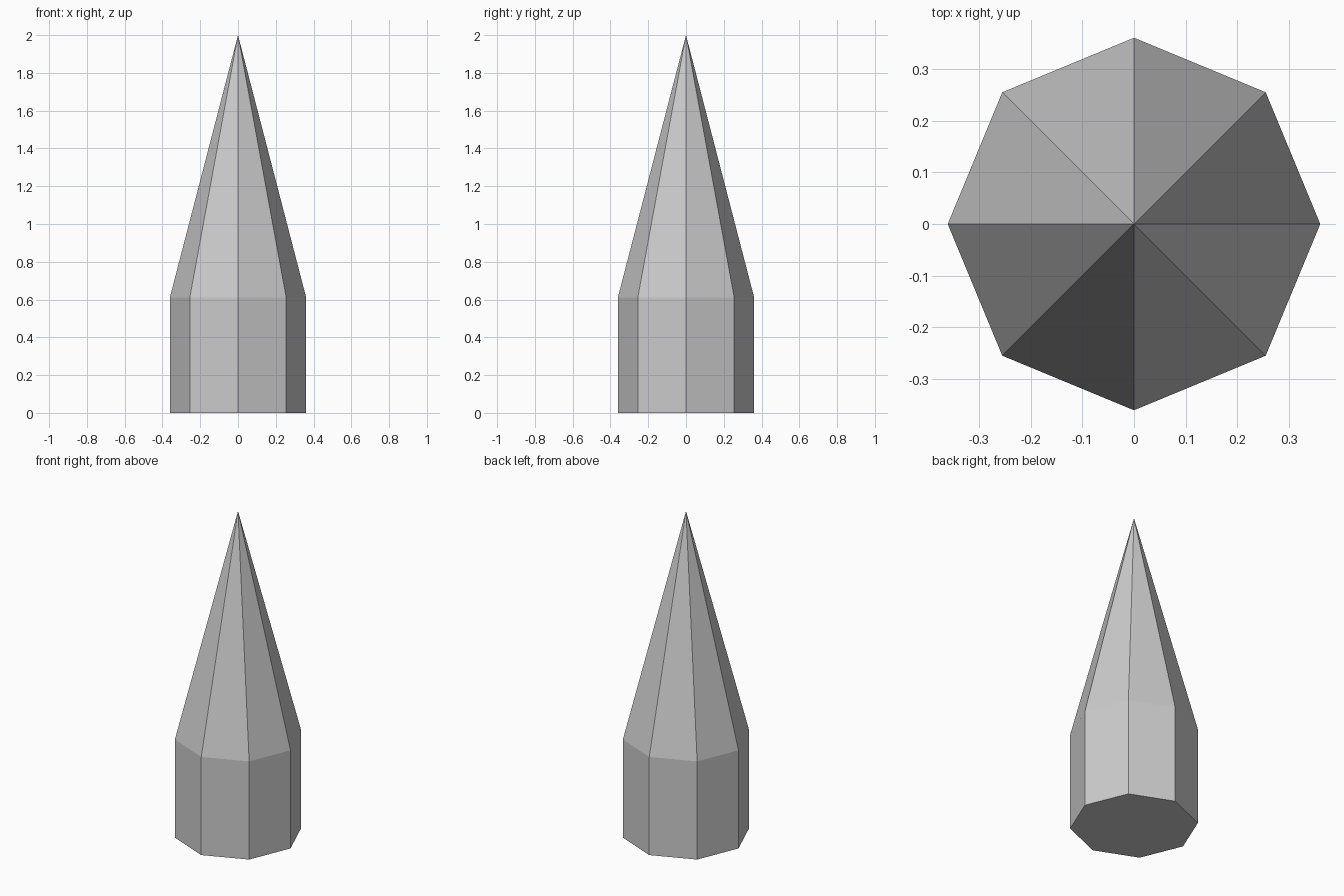
import bpy
import bmesh
from mathutils import Matrix

if "Cube" in bpy.data.objects:
    bpy.data.objects.remove(bpy.data.objects["Cube"])

SIDES = 8
RADIUS = 0.361
SHAFT_HEIGHT = 0.61
TOTAL_HEIGHT = 2.0

# Octagonal shaft standing on the ground
bm = bmesh.new()
bmesh.ops.create_cone(bm, cap_ends=True, cap_tris=False, segments=SIDES,
                      radius1=RADIUS, radius2=RADIUS, depth=SHAFT_HEIGHT,
                      matrix=Matrix.Translation((0, 0, SHAFT_HEIGHT / 2)))

# Pointed spire: the top cap is split at its centre and pulled up to a tip
bm.normal_update()
top = max(bm.faces, key=lambda f: f.calc_center_median().z)
tip = bmesh.ops.poke(bm, faces=[top])["verts"][0]
tip.co = (0, 0, TOTAL_HEIGHT)

# Flat-shaded object
bmesh.ops.recalc_face_normals(bm, faces=bm.faces)
mesh = bpy.data.meshes.new("pointed_pillar")
bm.to_mesh(mesh)
bm.free()
pillar = bpy.data.objects.new("pointed_pillar", mesh)
bpy.context.collection.objects.link(pillar)
